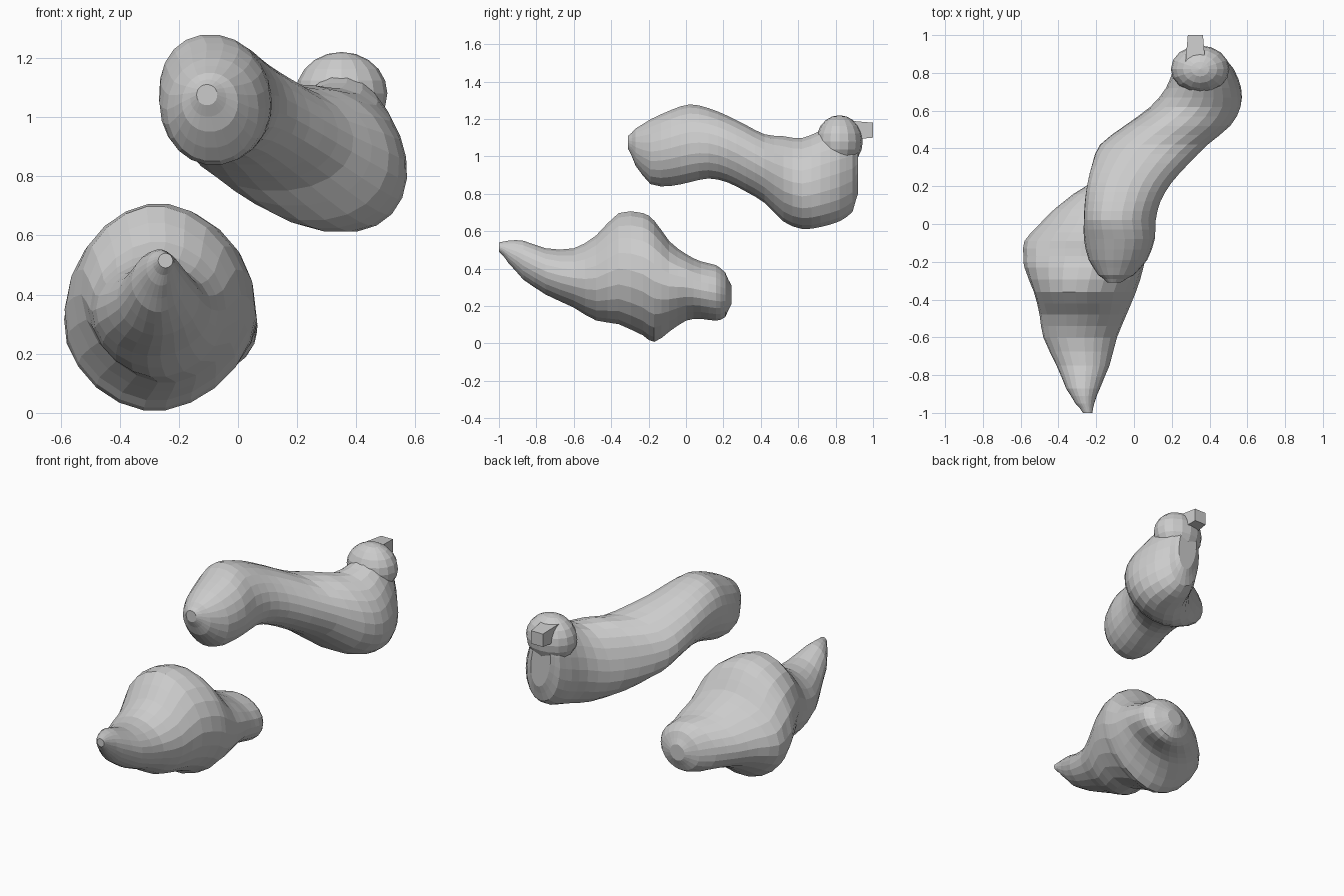
import bpy, math

if "Cube" in bpy.data.objects:
    bpy.data.objects.remove(bpy.data.objects["Cube"])

SIDES = 22


def spline(a, b, c, d, t):
    return 0.5 * (2*b + (c - a)*t + (2*a - 5*b + 4*c - d)*t*t + (3*b - a - 3*c + d)*t**3)


def loft(name, power, rows, steps=2):
    """Skin rounded cross-sections: y, x_min, x_max, z_min, z_max, top shift, pear taper."""
    dense = []
    for i in range(len(rows) - 1):
        q = [rows[max(i - 1, 0)], rows[i], rows[i + 1], rows[min(i + 2, len(rows) - 1)]]
        for s in range(steps):
            t = s / steps
            row = [spline(*v, t) for v in zip(*q)]
            row[0] = q[1][0] + (q[2][0] - q[1][0]) * t
            dense.append(row)
    dense.append(rows[-1])
    verts, faces = [], []
    for y, x0, x1, z0, z1, shift, pear in dense:
        for k in range(SIDES):
            a = 2 * math.pi * k / SIDES
            c, s = math.cos(a), math.sin(a)
            c = math.copysign(abs(c) ** power, c)
            w = (x1 - x0) / 2 * (1 - pear * (s + 0.3))
            verts.append(((x0 + x1) / 2 + w * c + shift * s, y,
                          (z0 + z1) / 2 + (z1 - z0) / 2 * s))
    n = len(dense)
    for i in range(n - 1):
        for k in range(SIDES):
            j = (k + 1) % SIDES
            faces.append((i*SIDES + k, i*SIDES + j, (i+1)*SIDES + j, (i+1)*SIDES + k))
    faces.append(tuple(reversed(range(SIDES))))
    faces.append(tuple(range((n - 1)*SIDES, n*SIDES)))
    mesh = bpy.data.meshes.new(name)
    mesh.from_pydata(verts, [], [f[::-1] for f in faces])
    mesh.update()
    obj = bpy.data.objects.new(name, mesh)
    bpy.context.collection.objects.link(obj)
    return obj


# Lower lump: pointed front tip, swollen middle, blunt stub at the back
loft("lower_lump", 1.12, [
    (-1.00, -.27, -.22, .49, .54, 0, 0),
    (-.95, -.31, -.21, .43, .55, 0, 0),
    (-.87, -.36, -.18, .34, .55, 0, 0),
    (-.75, -.41, -.13, .26, .51, 0, 0),
    (-.60, -.48, -.09, .19, .51, 0, 0),
    (-.48, -.50, -.04, .12, .58, 0, 0),
    (-.36, -.53, .01, .10, .70, -.02, 0),
    (-.23, -.58, .05, .04, .70, .01, 0),
    (-.17, -.585, .06, .005, .66, .02, 0),
    (-.09, -.58, .065, .06, .55, .02, 0),
    (0, -.50, .065, .12, .48, .02, 0),
    (.08, -.42, .065, .13, .44, 0, 0),
    (.16, -.32, .06, .12, .42, 0, 0),
    (.21, -.24, .02, .14, .38, 0, 0),
    (.243, -.16, -.06, .21, .31, 0, 0),
])

# Upper bone-like lump: rounded front knob, slanting shaft, tall rear end
loft("upper_lump", 0.95, [
    (-.31, -.14, -.07, 1.04, 1.11, 0, 0),
    (-.27, -.19, 0, .95, 1.15, 0, 0),
    (-.19, -.24, .07, .85, 1.20, 0, 0),
    (-.08, -.265, .11, .84, 1.25, 0, 0),
    (.02, -.265, .115, .86, 1.28, -.02, 0),
    (.12, -.26, .14, .88, 1.26, -.02, 0),
    (.22, -.245, .20, .86, 1.22, -.03, 0),
    (.32, -.22, .29, .81, 1.17, -.03, 0),
    (.42, -.18, .39, .75, 1.12, -.02, 0),
    (.52, -.05, .51, .65, 1.11, -.02, 0),
    (.62, .08, .57, .61, 1.10, -.01, .08),
    (.72, .16, .57, .62, 1.14, -.02, .15),
    (.82, .20, .53, .65, 1.17, -.02, .18),
    (.89, .24, .47, .70, 1.17, -.02, .12),
    (.92, .29, .42, .80, 1.12, -.02, 0),
])

# Round knob on top of the rear end
bpy.ops.mesh.primitive_uv_sphere_add(segments=16, ring_count=10, radius=1,
                                     location=(.35, .82, 1.08))
knob = bpy.context.object
knob.name = "rear_knob"
knob.scale = (.155, .125, .14)

# Small square tab on the rear end
bpy.ops.mesh.primitive_cube_add(size=1, location=(.325, .93, 1.14))
tab = bpy.context.object
tab.name = "rear_tab"
for v in tab.data.vertices:
    grow = 1.0 if v.co.y > 0 else 1.3
    v.co = (v.co.x * .08 * grow, v.co.y * .14, v.co.z * .08 * grow)
